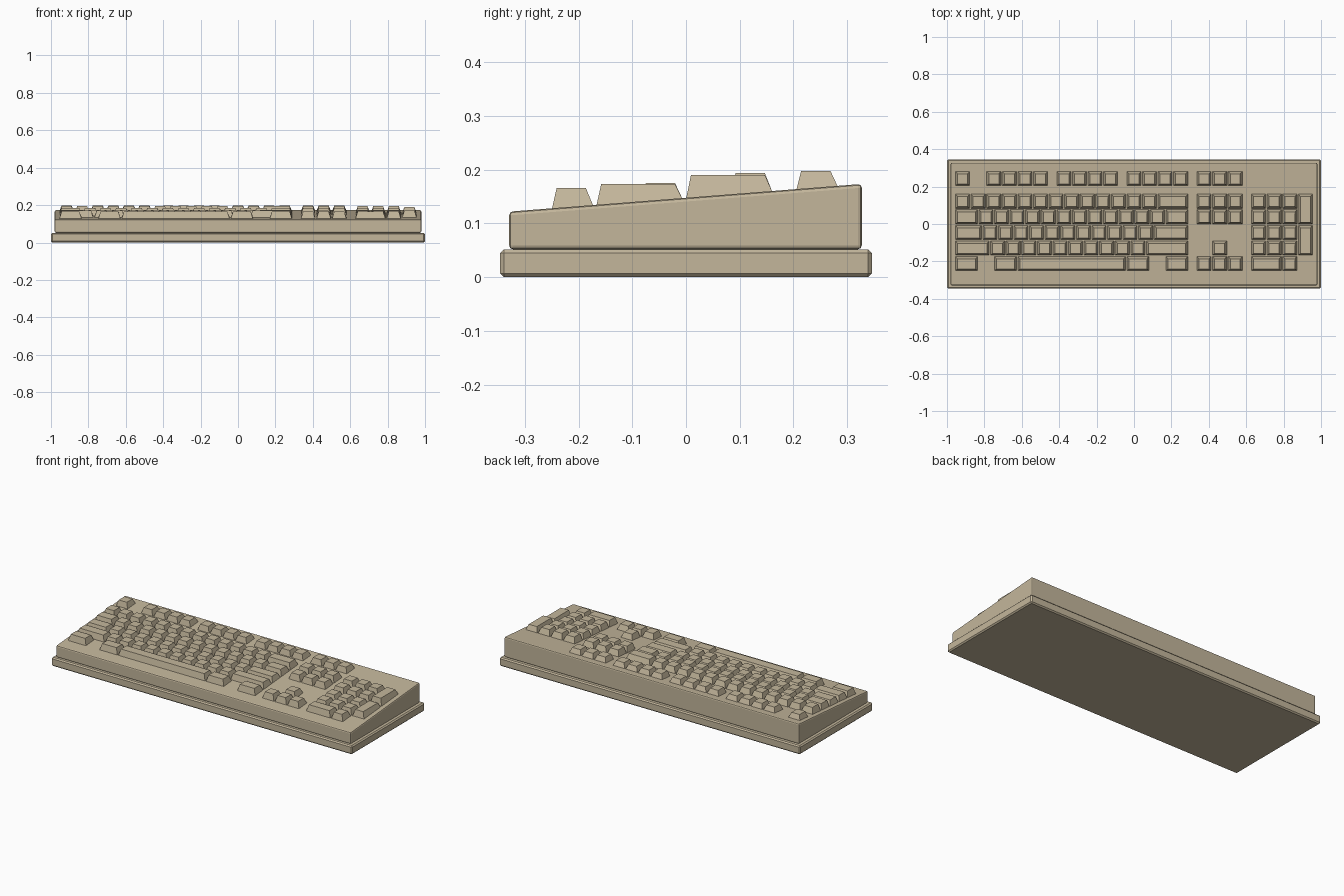
import bpy, bmesh

if "Cube" in bpy.data.objects:
    bpy.data.objects.remove(bpy.data.objects["Cube"])

# One beige plastic for case and keys
plastic = bpy.data.materials.new("warm_beige_plastic")
plastic.diffuse_color = (0.55, 0.47, 0.33, 1)
plastic.use_nodes = True
plastic.node_tree.nodes["Principled BSDF"].inputs["Base Color"].default_value = plastic.diffuse_color


def finish(bm, name, bevel=0, segments=1):
    bmesh.ops.recalc_face_normals(bm, faces=bm.faces)
    if bevel:
        bmesh.ops.bevel(bm, geom=list(bm.edges), offset=bevel, segments=segments,
                        profile=0.5, affect='EDGES')
    mesh = bpy.data.meshes.new(name)
    bm.to_mesh(mesh)
    bm.free()
    mesh.materials.append(plastic)
    obj = bpy.data.objects.new(name, mesh)
    bpy.context.collection.objects.link(obj)
    return obj


def loft(bm, bottom, top):
    """Six-sided solid between two matching four-point loops."""
    b = [bm.verts.new(p) for p in bottom]
    t = [bm.verts.new(p) for p in top]
    bm.faces.new(b[::-1])
    bm.faces.new(t)
    for i in range(4):
        j = (i + 1) % 4
        bm.faces.new((b[i], b[j], t[j], t[i]))


def rect(x0, x1, y0, y1, zf, zb):
    return [(x0, y0, zf), (x1, y0, zf), (x1, y1, zb), (x0, y1, zb)]


def deck(y):
    return 0.122 + (y + 0.329) * 0.0785


# Base tray
bm = bmesh.new()
loft(bm, rect(-1, 1, -0.346, 0.346, 0, 0), rect(-1, 1, -0.346, 0.346, 0.052, 0.052))
finish(bm, "base_tray", 0.007)

# Sloping upper case
bm = bmesh.new()
F, B = -0.329, 0.327
loft(bm, rect(-0.98, 0.98, F, B, 0.052, 0.052),
     rect(-0.98, 0.98, F, B, deck(F), deck(B)))
finish(bm, "upper_case", 0.007, 2)

# Keys: tapered caps laid out in key units from the left edge
U, GAP, X0 = 0.0833, 0.006, -0.958


def add_key(bm, u, width, yc, top, rows=1):
    x0, x1 = X0 + u * U + GAP / 2, X0 + (u + width) * U - GAP / 2
    h = (rows * U - GAP) / 2
    y0, y1 = yc - h, yc + h
    loft(bm, rect(x0, x1, y0, y1, deck(y0) - 0.002, deck(y1) - 0.002),
         rect(x0 + 0.012, x1 - 0.012, y0 + 0.009, y1 - 0.014, top, top))


def ones(start, n):
    return [(start + i, 1) for i in range(n)]


nav, pad = ones(15.5, 3), ones(19, 3)
# name: (row centre, top height, keys as (start, width))
rows = {
    "function_keys": (0.244, 0.198, ones(0, 1) + ones(2, 4) + ones(6.5, 4) + ones(11, 4) + nav),
    "number_row_keys": (0.122, 0.194, ones(0, 13) + [(13, 2)] + nav + pad),
    "upper_letter_keys": (0.039, 0.185, [(0, 1.5)] + ones(1.5, 12) + [(13.5, 1.5)] + nav + pad),
    "home_row_keys": (-0.045, 0.175, [(0, 1.75)] + ones(1.75, 11) + [(12.75, 2.25)] + pad),
    "lower_letter_keys": (-0.128, 0.171, [(0, 2.25)] + ones(2.25, 10) + [(12.25, 2.75), (16.5, 1)] + pad),
    "bottom_row_keys": (-0.211, 0.166, [(0, 1.5), (2.5, 1.5), (4, 7), (11, 1.5), (13.5, 1.5)]
                        + nav + [(19, 2), (21, 1)]),
}
for name, (yc, top, keys) in rows.items():
    bm = bmesh.new()
    for u, w in keys:
        add_key(bm, u, w, yc, top)
    finish(bm, name)

# Double-height keys at the right end of the number pad
bm = bmesh.new()
add_key(bm, 22, 1, 0.0805, 0.190, 2)
add_key(bm, 22, 1, -0.0865, 0.173, 2)
finish(bm, "tall_pad_keys")
